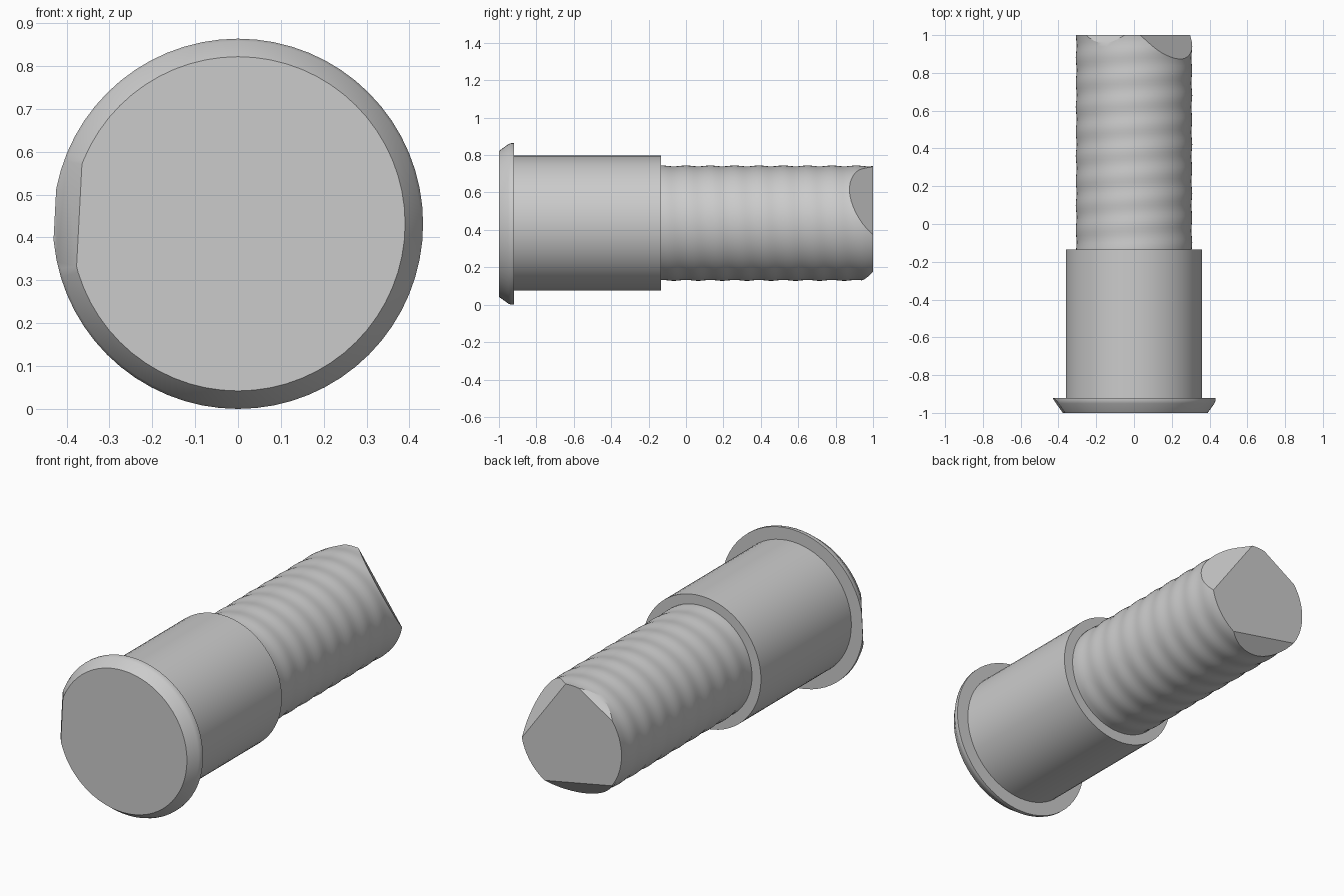
import bpy, bmesh, math
from mathutils import Vector

cube = bpy.data.objects.get("Cube")
if cube:
    bpy.data.objects.remove(cube, do_unlink=True)

grey = bpy.data.materials.new("plain grey")
grey.use_nodes = True
GREY = (0.6, 0.6, 0.6, 1)
grey.diffuse_color = GREY
grey.node_tree.nodes["Principled BSDF"].inputs["Base Color"].default_value = GREY

SEGMENTS = 64


def turned_part(name, profile, axis_z, cuts=(), ripple=0.0, axis_x=0.0):
    """Solid turned around a line along y. profile: (y, radius) pairs.
    cuts: (angle, y0, radius0, y1, radius1), a slanted flat through both points."""
    bm = bmesh.new()
    rings = []
    for y, radius in profile:
        ring = []
        for i in range(SEGMENTS):
            a = math.tau * i / SEGMENTS
            r = radius + ripple * math.sin(math.tau * y / 0.13 + a)
            ring.append(bm.verts.new((r * math.cos(a), y, r * math.sin(a))))
        rings.append(ring)
    for lo, hi in zip(rings, rings[1:]):
        for i in range(SEGMENTS):
            j = (i + 1) % SEGMENTS
            bm.faces.new((lo[i], lo[j], hi[j], hi[i]))
    bm.faces.new(rings[0])
    bm.faces.new(rings[-1])

    # slice off the flats and close them
    for angle, y0, r0, y1, r1 in cuts:
        a = math.radians(angle)
        radial = Vector((math.cos(a), 0, math.sin(a)))
        side = Vector((0, 1, 0))
        normal = (radial * (y1 - y0) - side * (r1 - r0)).normalized()
        if normal.dot(radial) < 0:
            normal.negate()
        bmesh.ops.bisect_plane(
            bm, geom=bm.verts[:] + bm.edges[:] + bm.faces[:], dist=1e-5,
            plane_co=radial * r0 + side * y0, plane_no=normal, clear_outer=True)
        bmesh.ops.holes_fill(bm, edges=[e for e in bm.edges if e.is_boundary], sides=0)

    bmesh.ops.translate(bm, verts=bm.verts[:], vec=(axis_x, 0, axis_z))
    bmesh.ops.recalc_face_normals(bm, faces=bm.faces[:])
    mesh = bpy.data.meshes.new(name)
    bm.to_mesh(mesh)
    bm.free()
    mesh.materials.append(grey)
    obj = bpy.data.objects.new(name, mesh)
    bpy.context.collection.objects.link(obj)
    bpy.ops.object.select_all(action='DESELECT')
    obj.select_set(True)
    bpy.context.view_layer.objects.active = obj
    bpy.ops.object.shade_smooth_by_angle(angle=math.radians(25))
    return obj


# Bevelled head with a worn flat on one side
turned_part("head_flange",
            [(-1.0, 0.39), (-0.95, 0.426), (-0.935, 0.432), (-0.92, 0.432)], 0.432,
            cuts=[(177, -1.0, 0.371, -0.92, 0.428)])

# Wide smooth sleeve behind the head
turned_part("sleeve", [(-0.94, 0.361), (-0.135, 0.361)], 0.436)

# Rippled shaft with three slanted flats at its tip
steps = 60
shaft_profile = [(-0.2 + 1.2 * i / steps, 0.306) for i in range(steps + 1)]
turned_part("shaft", shaft_profile, 0.436, ripple=0.0025,
            cuts=[(36, 1.0, 0.204, 0.872, 0.305),
                  (-101, 1.0, 0.225, 0.935, 0.305),
                  (122, 1.0, 0.282, 0.955, 0.305)])
